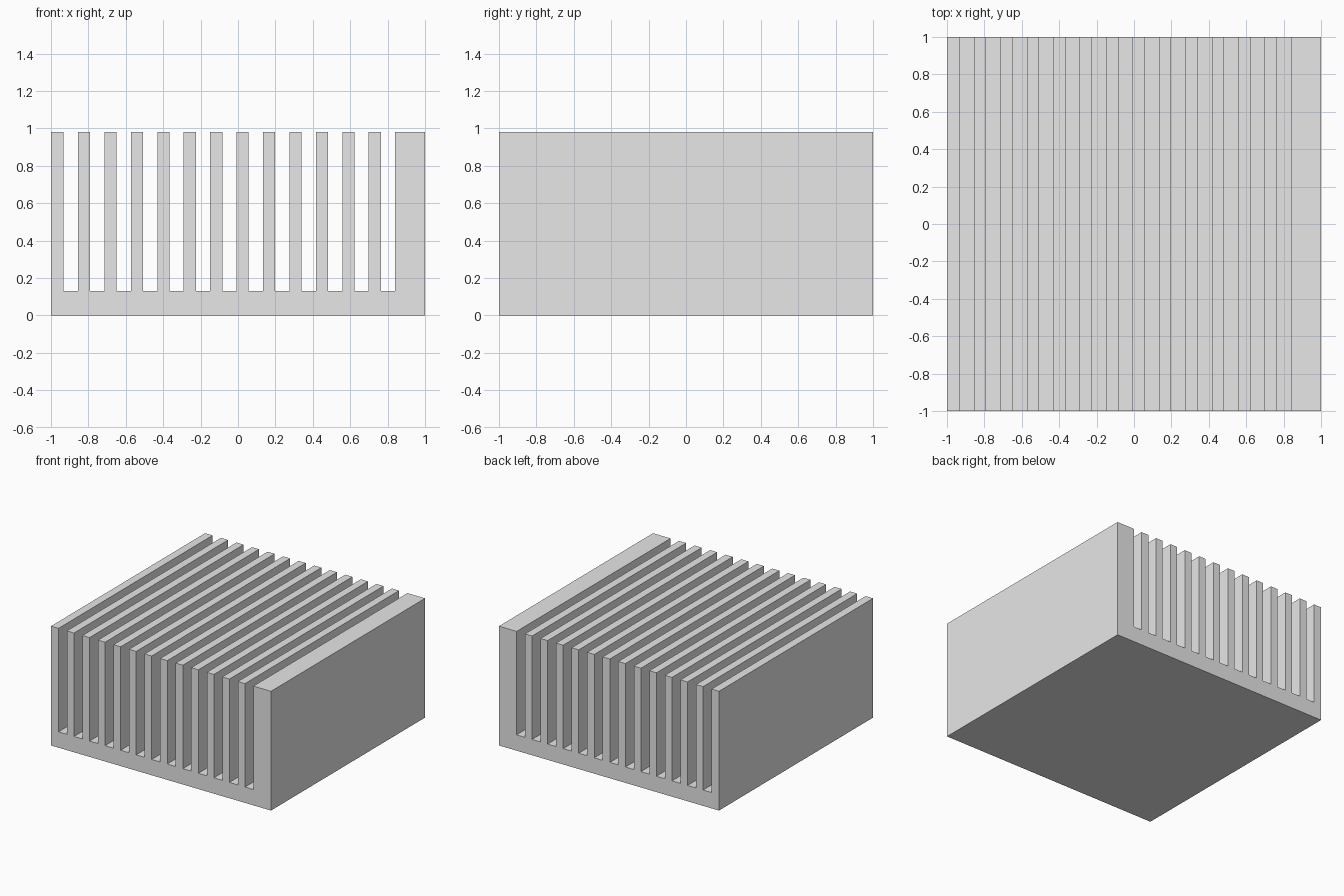
import bpy
import bmesh

cube = bpy.data.objects.get("Cube")
if cube:
    bpy.data.objects.remove(cube, do_unlink=True)

HEIGHT, BASE_TOP = 0.98, 0.13
SLOTS, FIRST, PITCH, GAP = 13, -0.932, 0.1413, 0.0765

grey = bpy.data.materials.new("light_grey")
grey.use_nodes = True
grey.diffuse_color = (0.8, 0.8, 0.8, 1)
grey.node_tree.nodes["Principled BSDF"].inputs["Base Color"].default_value = (0.8, 0.8, 0.8, 1)

# Comb profile: flat base, evenly spaced slots, thick wall on the left
profile = [(1, 0), (1, HEIGHT)]
for i in reversed(range(SLOTS)):
    start = FIRST + i * PITCH
    end = start + GAP
    profile += [(end, HEIGHT), (end, BASE_TOP), (start, BASE_TOP), (start, HEIGHT)]
profile += [(-1, HEIGHT), (-1, 0)]

# Extrude the profile from front to back
bm = bmesh.new()
face = bm.faces.new([bm.verts.new((x, -1, z)) for x, z in profile])
result = bmesh.ops.extrude_face_region(bm, geom=[face], use_keep_orig=True)
moved = [g for g in result["geom"] if isinstance(g, bmesh.types.BMVert)]
bmesh.ops.translate(bm, vec=(0, 2, 0), verts=moved)
bmesh.ops.recalc_face_normals(bm, faces=bm.faces)

mesh = bpy.data.meshes.new("finned_heat_sink")
bm.to_mesh(mesh)
bm.free()
mesh.materials.append(grey)
bpy.context.collection.objects.link(bpy.data.objects.new("finned_heat_sink", mesh))
